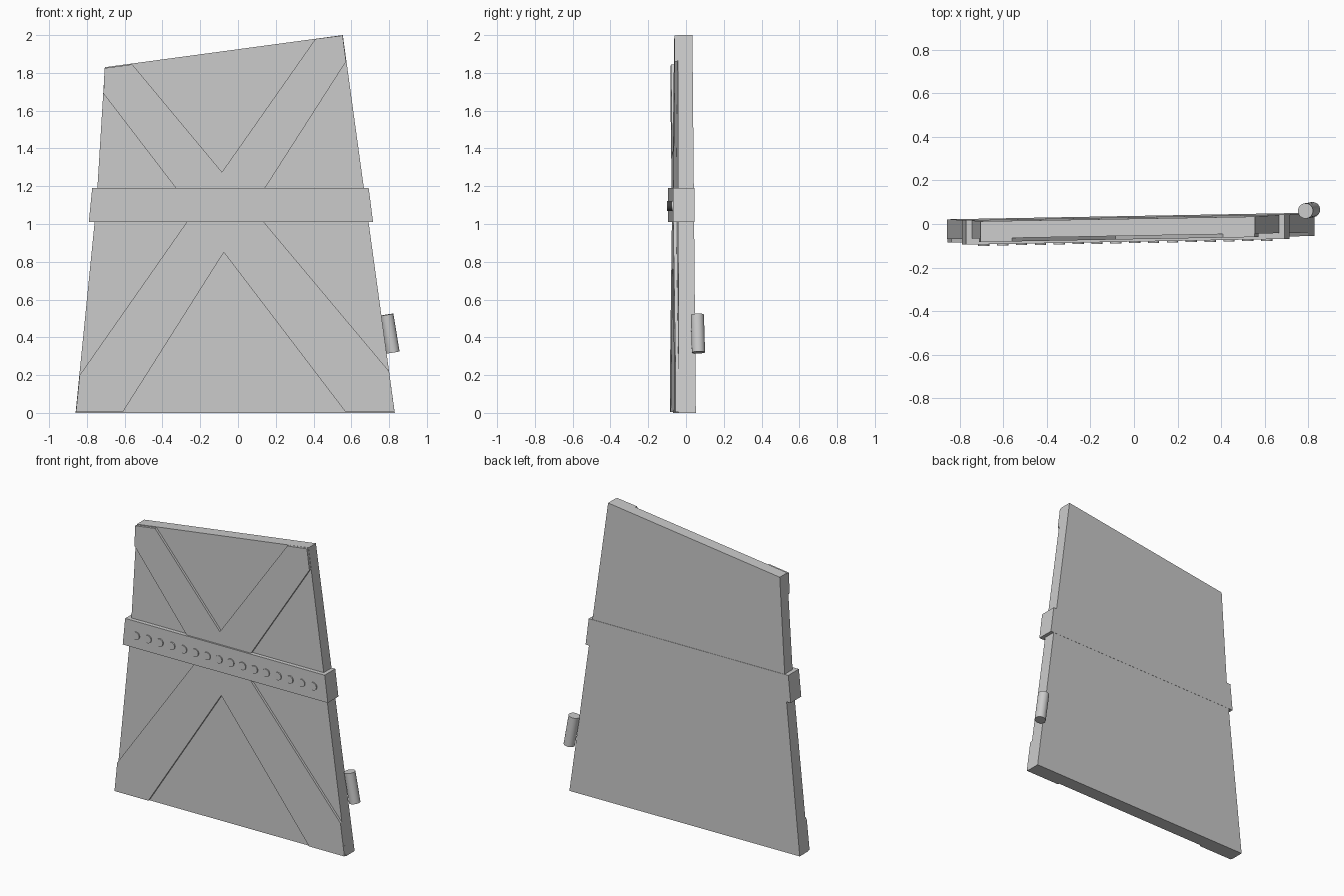
import bpy
import bmesh
from mathutils import Vector

if "Cube" in bpy.data.objects:
    bpy.data.objects.remove(bpy.data.objects["Cube"])

YAW = 0.018  # the door is turned very slightly about z


def finish(name, bm, smooth=False):
    bmesh.ops.recalc_face_normals(bm, faces=bm.faces[:])
    mesh = bpy.data.meshes.new(name)
    bm.to_mesh(mesh)
    bm.free()
    obj = bpy.data.objects.new(name, mesh)
    bpy.context.collection.objects.link(obj)
    if smooth:
        bpy.context.view_layer.objects.active = obj
        obj.select_set(True)
        bpy.ops.object.shade_smooth_by_angle()
        obj.select_set(False)
    return obj


def slab(name, outline, front, back, lean=0.0):
    """Extrude an x-z outline between two depths, following the yaw."""
    bm = bmesh.new()
    f = [bm.verts.new((x, front + YAW * x, z)) for x, z in outline]
    b = [bm.verts.new((x, back + YAW * x - lean * z, z)) for x, z in outline]
    bm.faces.new(f)
    bm.faces.new(b[::-1])
    n = len(outline)
    for i in range(n):
        j = (i + 1) % n
        bm.faces.new((f[i], b[i], b[j], f[j]))
    return finish(name, bm)


def add_cylinder(bm, a, b, radius, sides):
    a, b = Vector(a), Vector(b)
    axis = b - a
    mat = axis.to_track_quat('Z', 'Y').to_matrix().to_4x4()
    mat.translation = (a + b) / 2
    bmesh.ops.create_cone(bm, cap_ends=True, segments=sides, radius1=radius,
                          radius2=radius, depth=axis.length, matrix=mat)


# Crooked door panel
slab("door_panel", [(-0.86, 0), (0.83, 0), (0.555, 2.0), (-0.705, 1.83), (-0.75, 1.1)],
     -0.054, 0.037, 0.0065)

# X-shaped brace on the front
slab("cross_brace", [
    (-0.858, 0.004), (-0.61, 0.004), (-0.075, 0.85), (0.57, 0.004),
    (0.829, 0.004), (0.80, 0.22), (0.075, 1.084), (0.572, 1.86),
    (0.554, 1.998), (0.41, 1.98), (-0.085, 1.275), (-0.56, 1.845),
    (-0.706, 1.825), (-0.712, 1.69), (-0.233, 1.065), (-0.838, 0.2)],
    -0.07, -0.045)

# Band wrapped round the middle
slab("middle_band", [(-0.79, 1.01), (0.715, 1.01), (0.692, 1.19), (-0.772, 1.19)],
     -0.081, 0.0315)

# Row of rivets on the band
bm = bmesh.new()
for i in range(16):
    x = -0.69 + 1.30 * i / 15
    y = -0.081 + YAW * x
    add_cylinder(bm, (x, y + 0.01, 1.095), (x, y - 0.007, 1.095), 0.026, 16)
finish("rivets", bm, True)

# Hinge pin on the lower right edge
bm = bmesh.new()
add_cylinder(bm, (0.821, 0.066, 0.32), (0.788, 0.060, 0.52), 0.035, 24)
finish("hinge_pin", bm, True)
